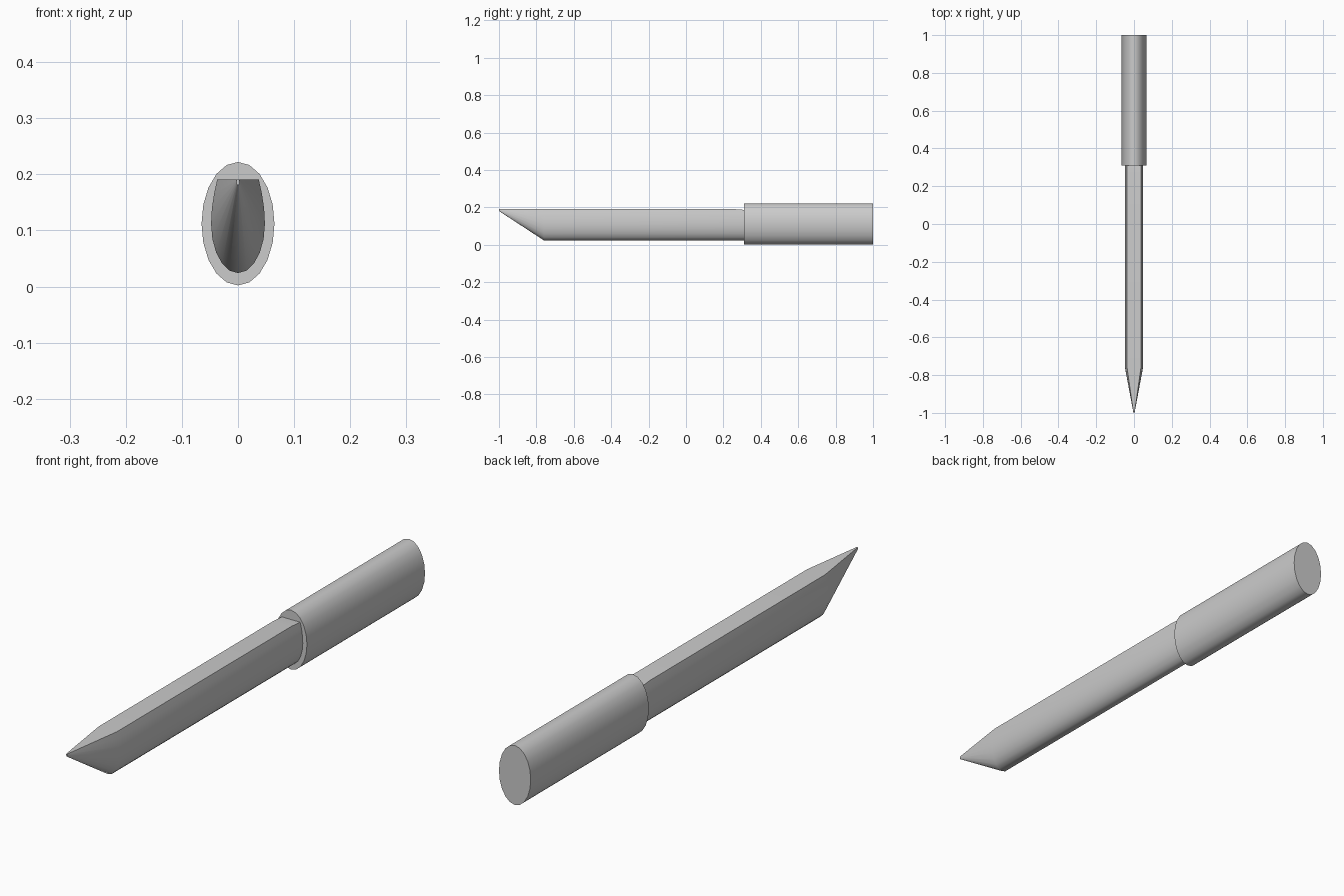
import bpy, bmesh, math

if "Cube" in bpy.data.objects:
    bpy.data.objects.remove(bpy.data.objects["Cube"])

SIDES = 20
ZC = 0.112


def ellipse(y, rx, rz):
    pts = []
    for k in range(SIDES):
        a = 2 * math.pi * k / SIDES
        pts.append((rx * math.sin(a), y, ZC - rz * math.cos(a)))
    return pts


def blade_ring(y, top=0.191, scale=1.0, lift=1.0):
    # rounded lower half, flat spine on top; scaled towards the spine
    half = [(0.048 * math.sin(math.radians(18 * k)),
             ZC - 0.088 * math.cos(math.radians(18 * k))) for k in range(6)]
    half += [(0.0465, 0.14), (0.0425, 0.166), (0.037, top), (0.0185, top), (0, top)]
    full = half + [(-x, z) for x, z in half[9:0:-1]]
    return [(x * scale, y, top + (z - top) * lift) for x, z in full]


# One continuous skin: handle end, handle shoulder, blade, pointed tip
rings = [
    ellipse(1.0, 0.065, 0.11),
    ellipse(0.31, 0.065, 0.11),
    blade_ring(0.31, top=0.187),
    blade_ring(0.26),
    blade_ring(-0.76),
    blade_ring(-1.0, scale=0.06, lift=0.06),
]
bm = bmesh.new()
loops = [[bm.verts.new(p) for p in ring] for ring in rings]
for a, b in zip(loops, loops[1:]):
    for i in range(SIDES):
        j = (i + 1) % SIDES
        bm.faces.new((a[i], a[j], b[j], b[i]))
bm.faces.new(loops[0])
bm.faces.new(loops[-1])
bmesh.ops.recalc_face_normals(bm, faces=bm.faces)

mesh = bpy.data.meshes.new("knife")
bm.to_mesh(mesh)
bm.free()
knife = bpy.data.objects.new("knife", mesh)
bpy.context.collection.objects.link(knife)

# Smooth rounded sides, crisp spine and shoulder
bpy.context.view_layer.objects.active = knife
knife.select_set(True)
bpy.ops.object.shade_smooth_by_angle(angle=math.radians(35))
